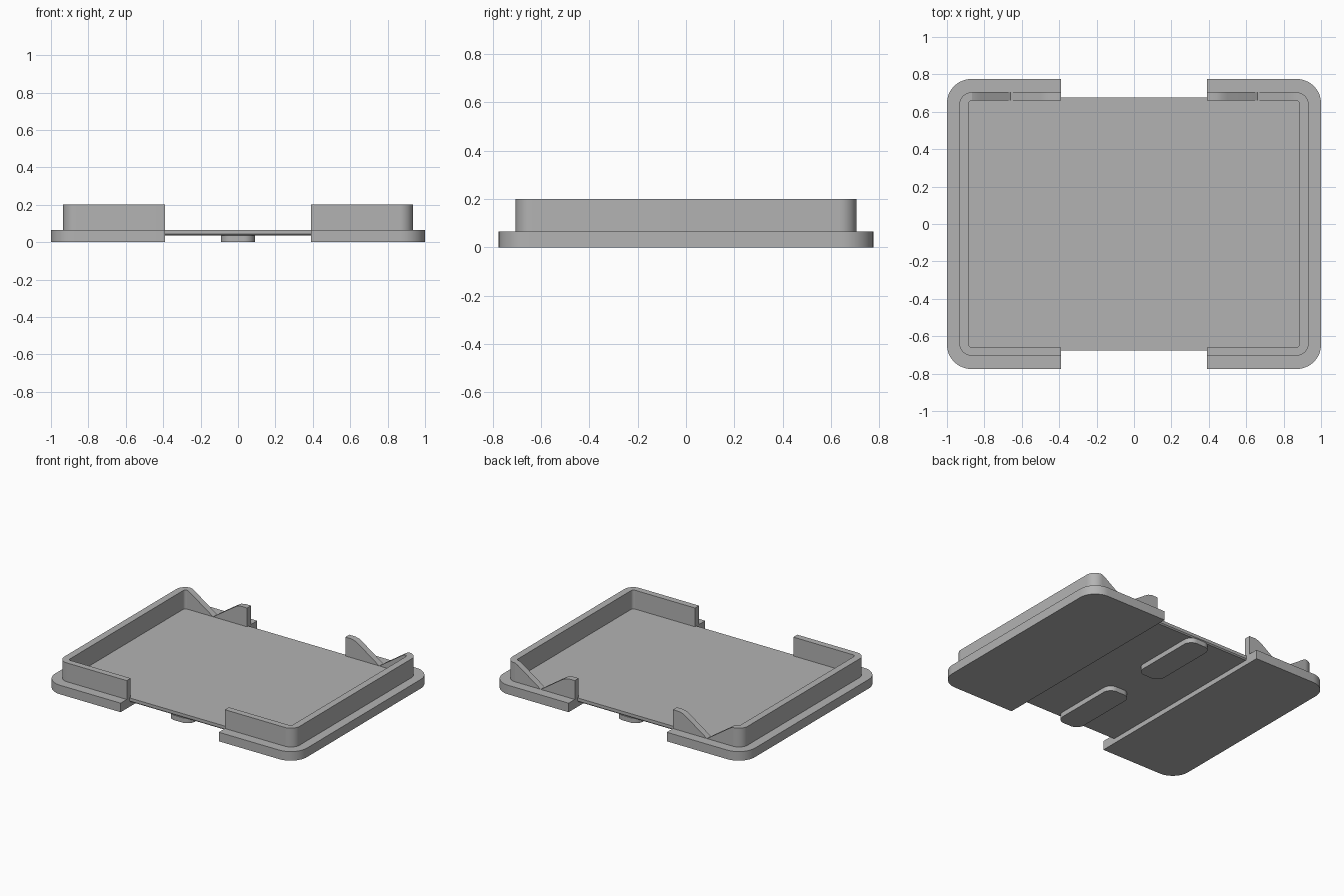
import bpy, bmesh, math

cube = bpy.data.objects.get("Cube")
if cube:
    bpy.data.objects.remove(cube, do_unlink=True)

grey = bpy.data.materials.new("light_grey_plastic")
grey.use_nodes = True
grey.diffuse_color = (0.45, 0.45, 0.45, 1)
grey.node_tree.nodes["Principled BSDF"].inputs["Base Color"].default_value = grey.diffuse_color

# Main dimensions
GAP = 0.39        # half the open middle
STEP = 0.065      # floor height
TOP = 0.2         # rim height
UNDER = 0.035     # underside of the middle plate


def arc(cx, cy, r, start, end, n=12):
    """Points along an arc, angles in degrees."""
    angles = [math.radians(start + (end - start) * i / n) for i in range(n + 1)]
    return [(cx + r * math.cos(a), cy + r * math.sin(a)) for a in angles]


def side_outline(x, y, r, end=GAP):
    """Outer path round the two corners of one side, front to back."""
    return ([(GAP, -y)] + arc(x - r, r - y, r, -90, 0)
            + arc(x - r, y - r, r, 0, 90) + [(end, y)])


def prism(name, outline, axis, low, high, mirror=None):
    """Extrude a closed outline along an axis, optionally mirrored on X or Y."""
    place = {"X": lambda a, b, d: (d, a, b),
             "Y": lambda a, b, d: (a, d, b),
             "Z": lambda a, b, d: (a, b, d)}[axis]
    bm = bmesh.new()
    face = bm.faces.new([bm.verts.new(place(a, b, low)) for a, b in outline])
    moved = bmesh.ops.extrude_face_region(bm, geom=[face])["geom"]
    verts = [v for v in moved if isinstance(v, bmesh.types.BMVert)]
    bmesh.ops.translate(bm, verts=verts, vec=place(0, 0, high - low))
    bmesh.ops.remove_doubles(bm, verts=bm.verts, dist=0.0001)
    bmesh.ops.recalc_face_normals(bm, faces=bm.faces)
    mesh = bpy.data.meshes.new(name)
    bm.to_mesh(mesh)
    bm.free()
    mesh.materials.append(grey)
    obj = bpy.data.objects.new(name, mesh)
    bpy.context.collection.objects.link(obj)
    bpy.ops.object.select_all(action="DESELECT")
    obj.select_set(True)
    bpy.context.view_layer.objects.active = obj
    bpy.ops.object.shade_smooth_by_angle(angle=math.radians(25))
    if mirror:
        mod = obj.modifiers.new("Mirror", "MIRROR")
        mod.use_axis = [a == mirror for a in "XYZ"]
        mod.use_mirror_merge = False
    return obj


# Thick rounded flanges on both sides
prism("side_flanges", side_outline(1.0, 0.775, 0.13), "Z", 0, STEP, "X")

# Thin middle plate with chamfered lower edges
plate = [(-0.675, STEP), (-0.675, 0.043), (-0.667, UNDER),
         (0.667, UNDER), (0.675, 0.043), (0.675, STEP)]
prism("middle_plate", plate, "X", -GAP, GAP)

# Upright rims round three edges of each side
BACK_START = 0.865
outer = side_outline(0.935, 0.705, 0.07, BACK_START)
inner = side_outline(0.885, 0.66, 0.02, BACK_START)
prism("side_rims", outer + inner[::-1], "Z", STEP, TOP, "X")

# Back rim panels with a V notch and softened shoulders
notch = [(GAP, STEP), (GAP, TOP), (0.44, TOP), (0.47, 0.192), (0.5, 0.174),
         (0.66, STEP), (0.82, 0.174), (0.845, 0.191), (BACK_START, TOP), (BACK_START, STEP)]
prism("notched_back_rims", notch, "Y", 0.66, 0.705, "X")

# Rounded feet under the plate
x, near, far, r = 0.09, 0.14, 0.675, 0.06
foot = (arc(x - r, near + r, r, -90, 0) + arc(x - r, far - r, r, 0, 90)
        + arc(r - x, far - r, r, 90, 180) + arc(r - x, near + r, r, 180, 270))
prism("plate_feet", foot, "Z", 0, UNDER, "Y")
